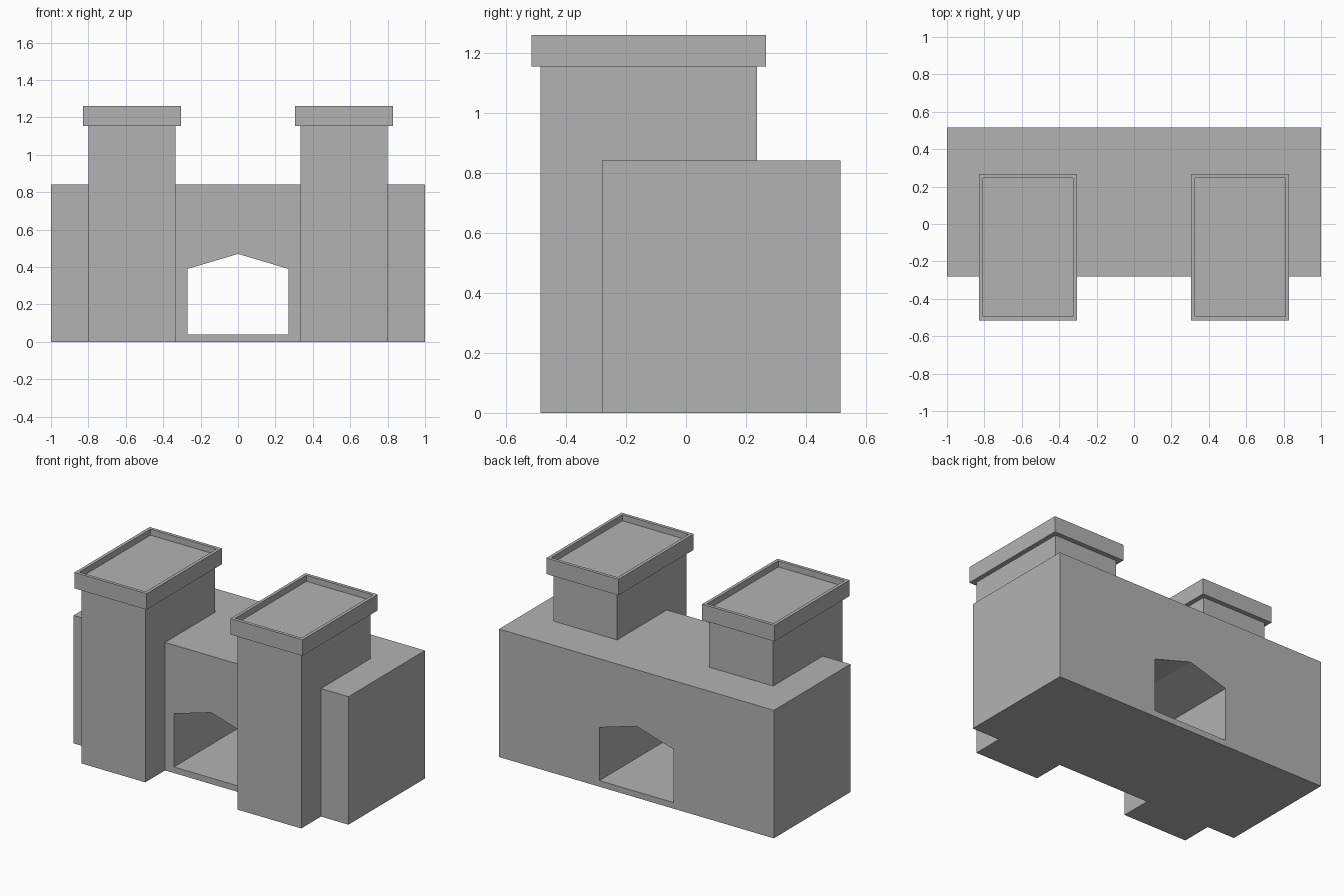
import bpy
import bmesh
from mathutils import Vector

if "Cube" in bpy.data.objects:
    bpy.data.objects.remove(bpy.data.objects["Cube"], do_unlink=True)

# Single stone colour
stone = bpy.data.materials.new("stone_grey")
stone.use_nodes = True
GREY = (0.45, 0.45, 0.45, 1)
stone.diffuse_color = GREY
stone.node_tree.nodes["Principled BSDF"].inputs["Base Color"].default_value = GREY


def finish(name, bm):
    bmesh.ops.recalc_face_normals(bm, faces=bm.faces)
    mesh = bpy.data.meshes.new(name)
    bm.to_mesh(mesh)
    bm.free()
    mesh.materials.append(stone)
    obj = bpy.data.objects.new(name, mesh)
    bpy.context.scene.collection.objects.link(obj)
    return obj


def prism(profile, y0, y1):
    """Extrude an x-z outline from y0 to y1."""
    bm = bmesh.new()
    face = bm.faces.new([bm.verts.new((x, y0, z)) for x, z in profile])
    grown = bmesh.ops.extrude_face_region(bm, geom=[face])["geom"]
    verts = [g for g in grown if isinstance(g, bmesh.types.BMVert)]
    bmesh.ops.translate(bm, verts=verts, vec=(0, y1 - y0, 0))
    return bm


def box(x0, x1, y0, y1, z0, z1):
    return prism([(x0, z0), (x1, z0), (x1, z1), (x0, z1)], y0, y1)


# Gatehouse block with a peaked passage cut through it
block = finish("gatehouse_block", box(-1, 1, -0.28, 0.515, 0, 0.842))
arch = [(-0.27, 0.04), (0.27, 0.04), (0.27, 0.39), (0, 0.47), (-0.27, 0.39)]
cutter = finish("passage_cutter", prism(arch, -0.6, 0.8))
cutter.hide_render = True
cut = block.modifiers.new("passage", "BOOLEAN")
cut.operation = "DIFFERENCE"
cut.solver = "EXACT"
cut.object = cutter
bpy.context.view_layer.objects.active = block
bpy.ops.object.modifier_apply(modifier=cut.name)
bpy.data.objects.remove(cutter, do_unlink=True)

# Towers with overhanging, recessed caps
LIP = 0.03
for side, name in ((1, "left"), (-1, "right")):
    x0, x1 = sorted((side * 0.335, side * 0.80))
    y0, y1 = -0.485, 0.237
    finish(name + "_tower", box(x0, x1, y0, y1, 0, 1.155))

    cap = box(x0 - LIP, x1 + LIP, y0 - LIP, y1 + LIP, 1.155, 1.26)
    top = max(cap.faces, key=lambda f: f.calc_center_median().z)
    bmesh.ops.recalc_face_normals(cap, faces=cap.faces)
    bmesh.ops.inset_region(cap, faces=[top], thickness=LIP)
    # Sink a separate floor so the rim keeps upright inner walls
    grown = bmesh.ops.extrude_face_region(cap, geom=[top])["geom"]
    floor = [g for g in grown if isinstance(g, bmesh.types.BMVert)]
    bmesh.ops.translate(cap, verts=floor, vec=Vector((0, 0, -0.04)))
    if top.is_valid:
        bmesh.ops.delete(cap, geom=[top], context="FACES_ONLY")
    finish(name + "_tower_cap", cap)
